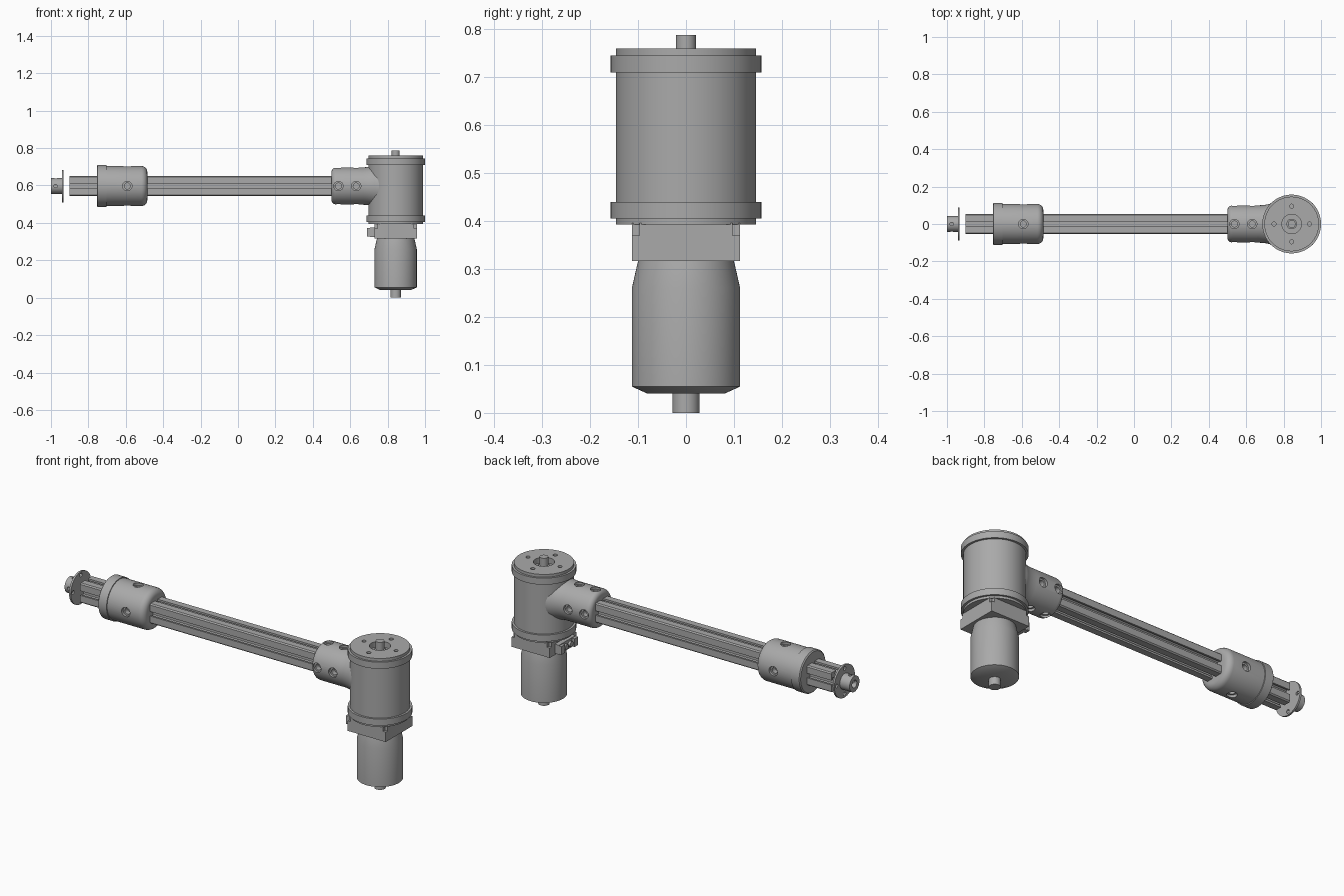
import bpy, bmesh
from math import pi, cos, sin, radians
from mathutils import Matrix, Vector

if "Cube" in bpy.data.objects:
    bpy.data.objects.remove(bpy.data.objects["Cube"])

# Single grey finish
grey = bpy.data.materials.new("machined grey")
grey.use_nodes = True
COLOUR = (0.4, 0.4, 0.4, 1)
grey.diffuse_color = COLOUR
grey.node_tree.nodes["Principled BSDF"].inputs["Base Color"].default_value = COLOUR

JOINT_X, ARM_Z = 0.843, 0.597
ALONG_X = Matrix.Translation((0, 0, ARM_Z)) @ Matrix.Rotation(pi / 2, 4, 'Y')
UPRIGHT = Matrix.Translation((JOINT_X, 0, 0))


def finish(name, bm):
    bmesh.ops.recalc_face_normals(bm, faces=bm.faces)
    mesh = bpy.data.meshes.new(name)
    bm.to_mesh(mesh)
    bm.free()
    mesh.materials.append(grey)
    obj = bpy.data.objects.new(name, mesh)
    bpy.context.collection.objects.link(obj)
    return obj


def activate(obj):
    bpy.ops.object.select_all(action='DESELECT')
    obj.select_set(True)
    bpy.context.view_layer.objects.active = obj


def smooth(obj):
    activate(obj)
    bpy.ops.object.shade_smooth_by_angle(angle=radians(30))


def skin(bm, rings):
    """Join closed rings of points into a capped shell."""
    loops = [[bm.verts.new(p) for p in ring] for ring in rings]
    n = len(loops[0])
    for a, b in zip(loops, loops[1:]):
        for i in range(n):
            j = (i + 1) % n
            bm.faces.new((a[i], a[j], b[j], b[i]))
    bm.faces.new(loops[0])
    bm.faces.new(loops[-1])


def lathe(name, profile, matrix, segments=64):
    """Revolve (distance along axis, radius) points."""
    bm = bmesh.new()
    turn = [2 * pi * i / segments for i in range(segments)]
    skin(bm, [[matrix @ Vector((r * cos(t), r * sin(t), d)) for t in turn]
              for d, r in profile])
    return finish(name, bm)


def box(bm, low, high):
    size = [b - a for a, b in zip(low, high)]
    mid = [(a + b) / 2 for a, b in zip(low, high)]
    bmesh.ops.create_cube(bm, size=1, matrix=Matrix.Translation(mid) @ Matrix.Diagonal((*size, 1)))


def rod(bm, start, direction, length, radius, segments=24):
    """Cylinder running from a start point in a direction."""
    direction = Vector(direction)
    place = Matrix.Translation(Vector(start) + direction * length / 2)
    turn = Vector((0, 0, 1)).rotation_difference(direction).to_matrix().to_4x4()
    bmesh.ops.create_cone(bm, cap_ends=True, segments=segments, radius1=radius,
                          radius2=radius, depth=length, matrix=place @ turn)


def cut(obj, bm):
    cutter = finish("cutter", bm)
    cutter.hide_render = True
    mod = obj.modifiers.new("cut", 'BOOLEAN')
    mod.operation, mod.solver, mod.object = 'DIFFERENCE', 'EXACT', cutter
    activate(obj)
    bpy.ops.object.modifier_apply(modifier=mod.name)
    bpy.data.objects.remove(cutter)


def radial_holes(obj, stations, bottom, radius, sides):
    """Holes pointing in towards the arm axis."""
    bm = bmesh.new()
    for x in stations:
        for d in sides:
            d = Vector(d)
            rod(bm, Vector((x, 0, ARM_Z)) + d * bottom, d, 0.2, radius)
    cut(obj, bm)


def fillet(x, r, size, steps=6):
    """Rounded end facing +x, from the side to the end face."""
    return [(x - size + size * sin(a), r - size + size * cos(a))
            for a in (pi / 2 * i / steps for i in range(steps + 1))]


SIDES = [(0, 1, 0), (0, -1, 0), (0, 0, 1), (0, 0, -1)]
QUARTERS = [(1, 0), (0, 1), (-1, 0), (0, -1)]

# Joint housing with flanges, recessed top and bolt holes
housing = lathe("joint_housing", [
    (0.393, 0.146), (0.405, 0.146), (0.405, 0.157), (0.44, 0.157), (0.44, 0.146),
    (0.71, 0.146), (0.71, 0.157), (0.745, 0.157), (0.745, 0.146), (0.76, 0.146),
    (0.76, 0.052), (0.73, 0.052)], UPRIGHT, 80)
bm = bmesh.new()
for u, v in QUARTERS:
    rod(bm, (JOINT_X + 0.095 * u, 0.095 * v, 0.74), (0, 0, 1), 0.1, 0.011)
cut(housing, bm)
smooth(housing)
smooth(lathe("output_shaft", [(0.72, 0.028), (0.745, 0.028), (0.745, 0.021), (0.788, 0.021)], UPRIGHT, 32))

# Square adapter with notched upper corners
bm = bmesh.new()
box(bm, (JOINT_X - 0.113, -0.113, 0.317), (JOINT_X + 0.113, 0.113, 0.396))
adapter = finish("motor_adapter", bm)
bm = bmesh.new()
for u in (-1, 1):
    for v in (-1, 1):
        x, y = JOINT_X + 0.113 * u, 0.113 * v
        box(bm, (x - 0.016, y - 0.016, 0.37), (x + 0.016, y + 0.016, 0.42))
cut(adapter, bm)

# Cable connector beside the adapter, on the arm side
bm = bmesh.new()
box(bm, (0.705, -0.07, 0.325), (0.735, 0.07, 0.375))
for y in (-0.055, 0.055):
    box(bm, (0.69, y - 0.015, 0.328), (0.71, y + 0.015, 0.372))
for y in (-0.02, 0.02):
    rod(bm, (0.71, y, 0.35), (-1, 0, 0), 0.018, 0.014)
finish("cable_connector", bm)

# Motor and rear shaft
smooth(lathe("motor", [(0.04, 0.08), (0.055, 0.113), (0.26, 0.113), (0.317, 0.1)], UPRIGHT))
smooth(lathe("motor_shaft", [(0, 0.028), (0.05, 0.028)], UPRIGHT, 32))

# Socket that flares into the joint housing
rounded = [(1.0 - x, r) for x, r in reversed(fillet(0.5, 0.1, 0.025))]
socket = lathe("arm_socket", [(0.5, 0.06)] + [(x, r) for x, r in rounded] + [
    (0.67, 0.1), (0.69, 0.101), (0.71, 0.104), (0.73, 0.109), (0.745, 0.116), (0.78, 0.116)], ALONG_X)
for bottom, radius in ((0.086, 0.025), (0.06, 0.016)):
    radial_holes(socket, (0.537, 0.632), bottom, radius, SIDES)
smooth(socket)

# Slotted square extrusion
h = 0.053
side = [(h - 0.006, h), (0.012, h), (0.012, 0.043), (0.026, 0.043), (0.014, 0.026)]
side += [(-y, z) for y, z in reversed(side)]
outline = []
for c, s in QUARTERS:
    outline += [(y * c - z * s, y * s + z * c) for y, z in side]
bm = bmesh.new()
skin(bm, [[(x, y, ARM_Z + z) for y, z in outline] for x in (-0.9, 0.55)])
beam = finish("slotted_beam", bm)
bm = bmesh.new()
rod(bm, (-0.95, 0, ARM_Z), (1, 0, 0), 0.2, 0.013)
cut(beam, bm)

# Sliding collar with ring and rounded inner end
collar = lathe("sliding_collar", [(-0.755, 0.06), (-0.755, 0.106), (-0.75, 0.112), (-0.702, 0.112),
                                  (-0.702, 0.107)] + fillet(-0.485, 0.107, 0.032) + [(-0.485, 0.06)], ALONG_X)
for bottom, radius in ((0.092, 0.025), (0.066, 0.016)):
    radial_holes(collar, (-0.592,), bottom, radius, SIDES)
smooth(collar)

# End hub: bored boss with a drilled thin flange
hub = lathe("end_hub", [(-0.95, 0.02), (-1, 0.02), (-1, 0.042), (-0.942, 0.042),
                        (-0.942, 0.087), (-0.932, 0.087)], ALONG_X, 48)
bm = bmesh.new()
for u, v in QUARTERS:
    rod(bm, (-0.96, 0.068 * u, ARM_Z + 0.068 * v), (1, 0, 0), 0.1, 0.01)
cut(hub, bm)
radial_holes(hub, (-0.975,), 0.01, 0.009, [(0, -1, 0), (0, 0, 1)])
smooth(hub)
